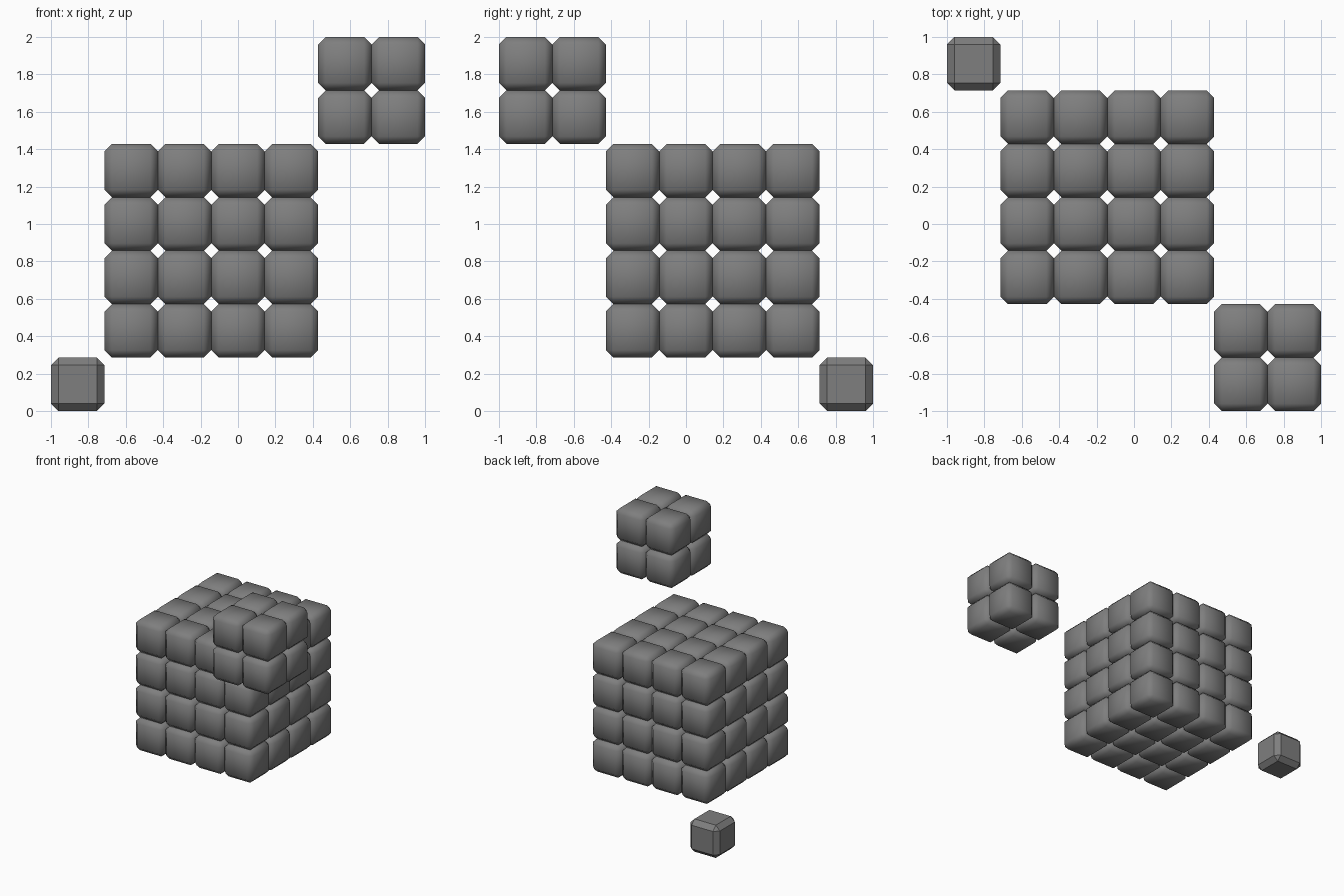
import bpy
import bmesh
from mathutils import Matrix, Vector

if "Cube" in bpy.data.objects:
    bpy.data.objects.remove(bpy.data.objects["Cube"])

CELL = 2 / 7      # edge length of one small cube
BEVEL = 0.04

# dark grey surface
dark = bpy.data.materials.new("dark_grey")
dark.diffuse_color = (0.21, 0.21, 0.21, 1)
dark.use_nodes = True
dark.node_tree.nodes["Principled BSDF"].inputs["Base Color"].default_value = dark.diffuse_color


def cube_stack(name, count, corner, smooth):
    """count x count x count lattice of chamfered cubes, from its lowest corner."""
    bm = bmesh.new()
    bmesh.ops.create_cube(bm, size=CELL,
                          matrix=Matrix.Translation(Vector((CELL / 2,) * 3)))
    mesh = bpy.data.meshes.new(name)
    for face in bm.faces:
        face.smooth = smooth
    bm.to_mesh(mesh)
    bm.free()
    mesh.materials.append(dark)
    obj = bpy.data.objects.new(name, mesh)
    bpy.context.collection.objects.link(obj)
    obj.location = Vector(corner) * CELL + Vector((-1, -1, 0))

    # chamfered edges
    bevel = obj.modifiers.new("chamfer", 'BEVEL')
    bevel.width = BEVEL
    bevel.segments = 1

    # repeat along each axis
    if count > 1:
        for axis in range(3):
            array = obj.modifiers.new("repeat_" + "xyz"[axis], 'ARRAY')
            array.count = count
            array.use_relative_offset = False
            array.use_constant_offset = True
            offset = [0.0, 0.0, 0.0]
            offset[axis] = CELL
            array.constant_offset_displace = offset
    return obj


# corners are counted in cells from the left, front, bottom of the bounds
cube_stack("single_cube", 1, (0, 6, 0), False)
cube_stack("large_cube_stack", 4, (1, 2, 1), True)
cube_stack("small_cube_stack", 2, (5, 0, 5), True)
